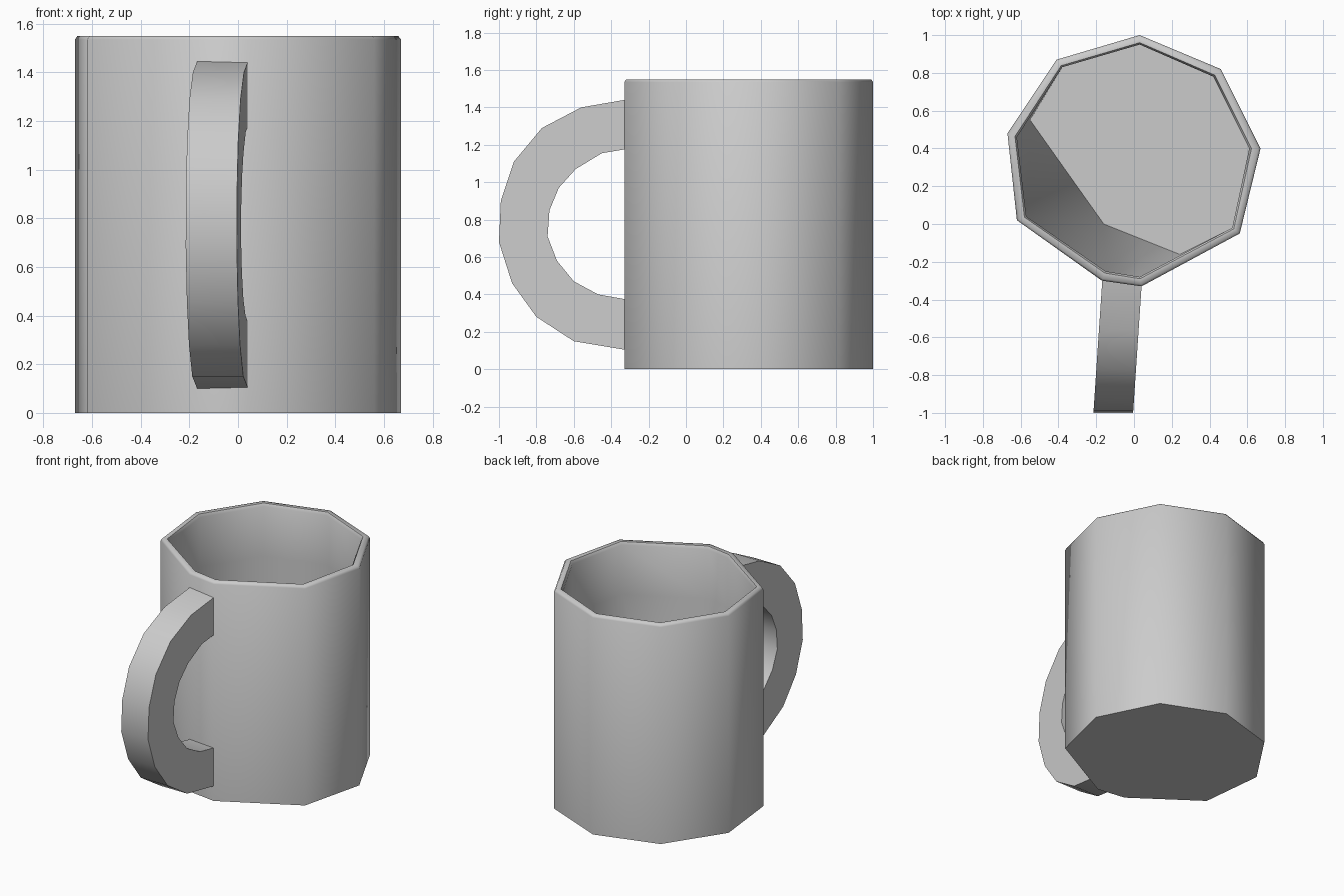
import bpy, bmesh, math

cube = bpy.data.objects.get("Cube")
if cube:
    bpy.data.objects.remove(cube, do_unlink=True)


def finish(bm, name, angle=60):
    bmesh.ops.recalc_face_normals(bm, faces=bm.faces)
    mesh = bpy.data.meshes.new(name)
    bm.to_mesh(mesh)
    bm.free()
    obj = bpy.data.objects.new(name, mesh)
    bpy.context.collection.objects.link(obj)
    bpy.ops.object.select_all(action="DESELECT")
    obj.select_set(True)
    bpy.context.view_layer.objects.active = obj
    bpy.ops.object.shade_smooth_by_angle(angle=math.radians(angle))
    return obj


def loft(bm, rings, closed=False):
    """Bridge consecutive rings of points; cap both ends, or join them if closed."""
    loops = [[bm.verts.new(p) for p in ring] for ring in rings]
    count = len(loops[0])
    pairs = list(zip(loops, loops[1:]))
    if closed:
        pairs.append((loops[-1], loops[0]))
    for a, b in pairs:
        for i in range(count):
            j = (i + 1) % count
            bm.faces.new((a[i], a[j], b[j], b[i]))
    if not closed:
        bm.faces.new(loops[0])
        bm.faces.new(loops[-1])


def at_height(outline, z):
    return [(x, y, z) for x, y in outline]


def blend(a, b, t):
    return [(p[0] + (q[0] - p[0]) * t, p[1] + (q[1] - p[1]) * t)
            for p, q in zip(a, b)]


# Nine-sided mug body: outer wall, eased rim, inner wall and floor
HEIGHT, FLOOR = 1.55, 0.1
outer = [(.03, 1), (.46, .82), (.67, .40), (.56, -.05), (.04, -.33),
         (-.17, -.30), (-.62, .02), (-.67, .48), (-.41, .87)]
inner = [(.03, .95), (.42, .78), (.61, .40), (.52, -.02), (.03, -.28),
         (-.15, -.25), (-.57, .04), (-.62, .46), (-.38, .83)]
# The inner wall slopes inward towards the floor beside the handle
base = inner[:4] + [(.24, -.16), (.04, -.08), (-.16, 0), (-.55, .55)] + inner[8:]

bm = bmesh.new()
loft(bm, [
    at_height(outer, 0),
    at_height(outer, HEIGHT - .015),
    at_height(blend(outer, inner, .2), HEIGHT),
    at_height(blend(outer, inner, .8), HEIGHT),
    at_height(inner, HEIGHT - .02),
    at_height(inner, 1.18),
    at_height(base, FLOOR),
])
finish(bm, "mug_body")

# Handle: a faceted C profile of flat section, leaning slightly sideways
outside = [(-.30, 1.445), (-.56, 1.40), (-.77, 1.29), (-.92, 1.11), (-.99, .90),
           (-1, .68), (-.93, .46), (-.80, .28), (-.60, .15), (-.30, .10)]
inside = [(-.30, 1.18), (-.45, 1.155), (-.59, 1.07), (-.68, .97), (-.73, .85),
          (-.74, .71), (-.69, .58), (-.60, .47), (-.47, .40), (-.30, .37)]


def side_point(p, x):
    y, z = p
    return (x + .067 * (y + .33), y, z)


bm = bmesh.new()
loft(bm, [[side_point(o, -.17), side_point(o, .04),
           side_point(i, .04), side_point(i, -.17)]
          for o, i in zip(outside, inside)])
finish(bm, "handle", 40)
